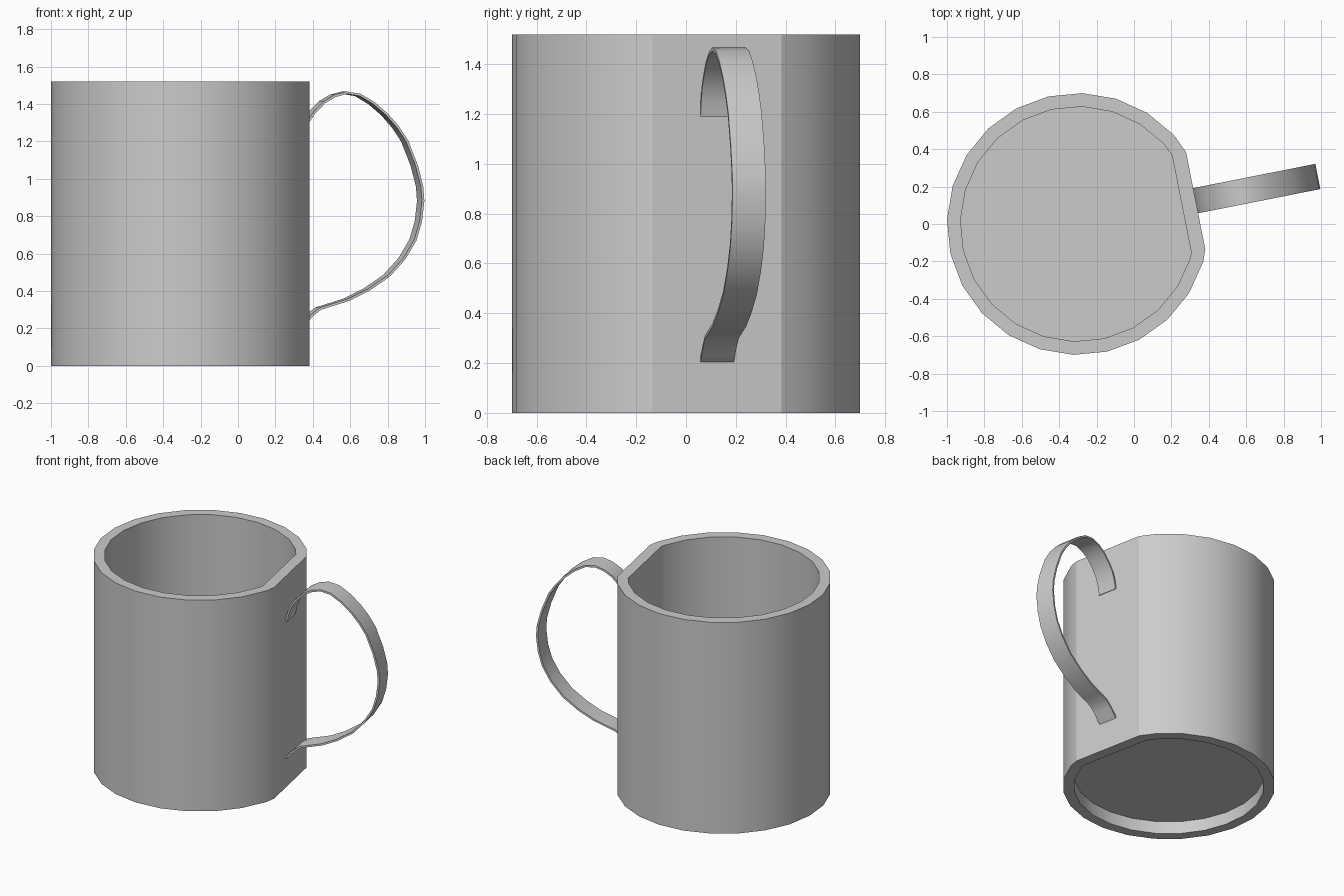
import bpy, bmesh, math
from mathutils import Vector

cube = bpy.data.objects.get("Cube")
if cube:
    bpy.data.objects.remove(cube, do_unlink=True)

CENTRE = Vector((-0.30, 0.0))
TILT = math.radians(11.2)                                  # direction the flat side faces
OUT = Vector((math.cos(TILT), math.sin(TILT)))             # away from the flat side
SIDE = Vector((-math.sin(TILT), math.cos(TILT)))           # along the flat side
HEIGHT = 1.52

grey = bpy.data.materials.new("plain grey")
grey.use_nodes = True
colour = (0.6, 0.6, 0.6, 1.0)
grey.diffuse_color = colour
grey.node_tree.nodes["Principled BSDF"].inputs["Base Color"].default_value = colour


def flattened_circle(radius, cut, sides=24):
    """Polygon with everything further than cut along OUT sliced off."""
    pts = [Vector((math.cos(a), math.sin(a))) * radius
           for a in (math.radians(88 + 360 * i / sides) for i in range(sides))]
    result = []
    for p, q in zip(pts, pts[1:] + pts[:1]):
        dp, dq = p.dot(OUT) - cut, q.dot(OUT) - cut
        if dp <= 0:
            result.append(p)
        if dp * dq < 0:
            result.append(p.lerp(q, dp / (dp - dq)))
    return [CENTRE + p for p in result]


def loft(name, rings, angle):
    """Skin a series of equal rings, cap both ends, shade smooth up to angle."""
    bm = bmesh.new()
    loops = [[bm.verts.new(p) for p in ring] for ring in rings]
    for a, b in zip(loops, loops[1:]):
        for i in range(len(a)):
            j = (i + 1) % len(a)
            bm.faces.new((a[i], a[j], b[j], b[i]))
    bm.faces.new(loops[0])
    bm.faces.new(loops[-1])
    bmesh.ops.recalc_face_normals(bm, faces=bm.faces)
    mesh = bpy.data.meshes.new(name)
    bm.to_mesh(mesh)
    bm.free()
    mesh.materials.append(grey)
    obj = bpy.data.objects.new(name, mesh)
    bpy.context.collection.objects.link(obj)
    bpy.ops.object.select_all(action='DESELECT')
    obj.select_set(True)
    bpy.context.view_layer.objects.active = obj
    bpy.ops.object.shade_smooth_by_angle(angle=math.radians(angle))
    return obj


# Cup body: recessed base, outer wall, rim, inner wall and floor
outer = flattened_circle(0.70, 0.642)
inner = flattened_circle(0.628, 0.565)
section = [(inner, 0.09), (inner, 0.0), (outer, 0.0),
           (outer, HEIGHT), (inner, HEIGHT), (inner, 0.16)]
loft("cup_body", [[p.to_3d() + Vector((0, 0, z)) for p in ring]
                  for ring, z in section], 20)

# Handle: thin strap following (distance outward, height) points
path = [(0.636, 1.19), (0.648, 1.25), (0.67, 1.31), (0.706, 1.36), (0.76, 1.415),
        (0.82, 1.45), (0.887, 1.467), (0.96, 1.455), (1.037, 1.41), (1.108, 1.35),
        (1.17, 1.28), (1.22, 1.205), (1.272, 1.075), (1.302, 0.96), (1.308, 0.88),
        (1.295, 0.77), (1.265, 0.67), (1.205, 0.57), (1.118, 0.475), (1.006, 0.40),
        (0.90, 0.348), (0.81, 0.32), (0.745, 0.30), (0.70, 0.265), (0.67, 0.23), (0.636, 0.20)]
WIDTH, THICK = 0.137, 0.013
points = [Vector(p) for p in path]
rings = []
for i, p in enumerate(points):
    t = (points[min(i + 1, len(points) - 1)] - points[max(i - 1, 0)]).normalized()
    under = p + Vector((t.y, -t.x)) * THICK                # inner side of the strap
    ring = []
    for q, w in ((p, -1), (p, 1), (under, 1), (under, -1)):
        xy = CENTRE + OUT * q.x + SIDE * (w * WIDTH / 2)
        ring.append(Vector((xy.x, xy.y, q.y)))
    rings.append(ring)
loft("handle", rings, 30)
